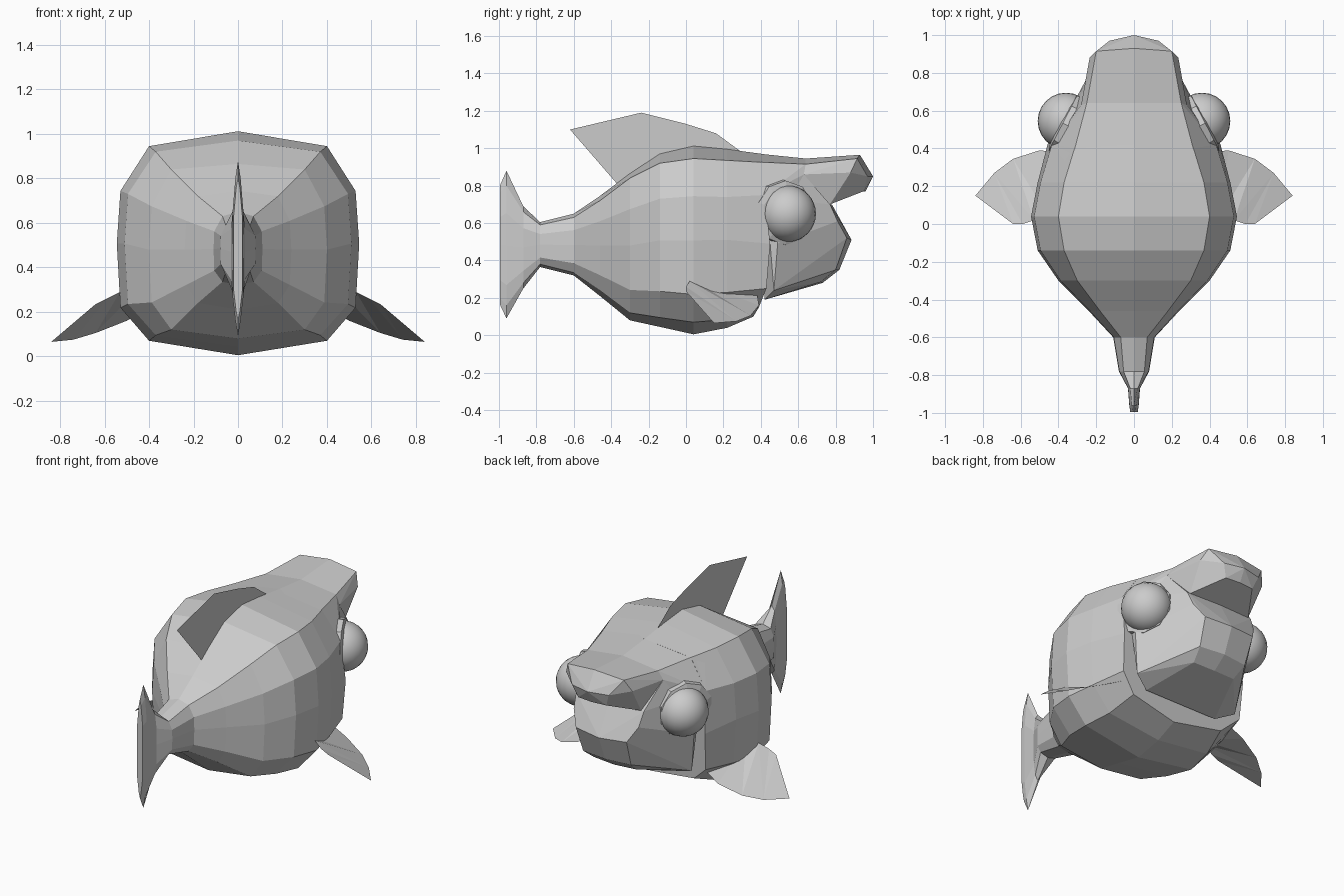
import bpy, bmesh, math
from mathutils import Vector

if "Cube" in bpy.data.objects:
    bpy.data.objects.remove(bpy.data.objects["Cube"])

grey = bpy.data.materials.new("fish_grey")
grey.diffuse_color = (0.6, 0.6, 0.6, 1)
grey.use_nodes = True
grey.node_tree.nodes["Principled BSDF"].inputs["Base Color"].default_value = grey.diffuse_color


def finish(name, bm):
    bmesh.ops.recalc_face_normals(bm, faces=bm.faces)
    me = bpy.data.meshes.new(name)
    bm.to_mesh(me)
    bm.free()
    me.materials.append(grey)
    ob = bpy.data.objects.new(name, me)
    bpy.context.collection.objects.link(ob)
    return ob


def loft(name, rings):
    """Skin closed rings of equal length and cap both ends."""
    bm = bmesh.new()
    rows = [[bm.verts.new(p) for p in r] for r in rings]
    n = len(rows[0])
    for a, b in zip(rows, rows[1:]):
        for i in range(n):
            j = (i + 1) % n
            bm.faces.new((a[i], a[j], b[j], b[i]))
    bm.faces.new(rows[0])
    bm.faces.new(rows[-1])
    return finish(name, bm)


def mirror_ring(half):
    return half + [(-x, y, z) for x, y, z in half[-2:0:-1]]


def hull(name, half):
    """Convex solid from points mirrored across x."""
    bm = bmesh.new()
    for x, y, z in half:
        bm.verts.new((x, y, z))
        if x:
            bm.verts.new((-x, y, z))
    res = bmesh.ops.convex_hull(bm, input=bm.verts)
    loose = [v for v in bm.verts if not v.link_faces]
    bmesh.ops.delete(bm, geom=loose, context='VERTS')
    bmesh.ops.dissolve_limit(bm, angle_limit=math.radians(4),
                             verts=bm.verts, edges=bm.edges)
    return finish(name, bm)


def plate(name, pts):
    bm = bmesh.new()
    face = bm.faces.new([bm.verts.new(p) for p in pts])
    bmesh.ops.triangulate(bm, faces=[face])
    return finish(name, bm)


def section(y, wt, ws, zt, ztc, zb, zbc):
    """Twelve-sided ring: top, top corner, three side points, bottom corner, bottom."""
    m, h = (ztc + zbc) / 2, (ztc - zbc) / 2
    return mirror_ring([(0, y, zt), (wt, y, ztc), (ws * .97, y, m + h * .54),
                        (ws, y, m), (ws * .97, y, m - h * .66),
                        (wt, y, zbc), (0, y, zb)])


# Body and tail: y, top width, side width, top, top corner, bottom, bottom corner
rings = [section(*s) for s in [
    (-.995, .008, .02, .80, .76, .165, .20),
    (-.96, .012, .025, .88, .80, .09, .16),
    (-.87, .02, .032, .69, .66, .25, .28),
    (-.78, .055, .08, .605, .59, .365, .38),
    (-.60, .07, .11, .65, .63, .32, .335),
    (-.46, .18, .24, .745, .72, .21, .24),
    (-.30, .30, .40, .865, .84, .08, .12),
    (-.14, .37, .51, .97, .92, .045, .095),
    (.04, .40, .545, 1.012, .945, .005, .07),
    (.22, .37, .51, .995, .935, .04, .085)]]
# Gill edge closing the body
rings.append(mirror_ring([(0, .42, .968), (.315, .40, .925), (.435, .42, .75),
                          (.45, .45, .49), (.44, .43, .25), (.33, .39, .15),
                          (0, .36, .10)]))
loft("body", rings)

# Head blocks
hull("forehead", [(0, .30, .98), (.34, .30, .93), (.315, .40, .925), (.435, .42, .75),
                  (0, .64, .945), (.25, .64, .915), (.28, .63, .86), (.25, .70, .72)])
hull("snout", [(0, .64, .945), (.25, .64, .915), (.28, .63, .86), (0, .93, .965),
               (.20, .915, .945), (.235, .88, .87), (0, 1.0, .85), (.13, .97, .85),
               (0, .96, .77), (.10, .95, .77), (.22, .77, .70)])
hull("jaw", [(.28, .63, .86), (.24, .77, .70), (0, .78, .70), (.23, .81, .61),
             (0, .83, .61), (.18, .86, .52), (0, .885, .51), (.17, .80, .35),
             (0, .82, .35), (.15, .72, .285), (0, .73, .28), (0, .42, .185),
             (.26, .42, .19), (.37, .47, .24), (.40, .49, .49), (.41, .43, .74)])

# Eyes: smooth ball in a faceted socket tilted forward
axis = Vector((.89, .46, 0))
for side, label in ((1, "right"), (-1, "left")):
    d = Vector((axis.x * side, axis.y, 0)).normalized()
    u, v = Vector((-d.y, d.x, 0)), Vector((0, 0, 1))
    c = Vector((.35 * side, .52, .655))
    loft(label + "_eye_socket", [
        [c + d * off + (u * math.cos(a) + v * math.sin(a)) * r
         for a in (math.tau * (i + .5) / 10 for i in range(10))]
        for off, r in ((-.12, .15), (-.02, .178), (.03, .172), (.04, .14))])
    bpy.ops.mesh.primitive_uv_sphere_add(segments=24, ring_count=16, radius=.15,
                                         location=(.36 * side, .545, .65))
    eye = bpy.context.object
    eye.name = label + "_eye"
    eye.data.materials.append(grey)
    bpy.ops.object.shade_smooth()

    # Side fins
    plate(label + "_side_fin", [(x * side, y, z) for x, y, z in [
        (.40, .38, .22), (.50, .39, .16), (.64, .345, .105), (.74, .27, .075),
        (.84, .15, .065), (.64, 0, .235), (.59, 0, .26), (.53, .02, .29),
        (.46, .05, .29)]])

# Back fin
plate("back_fin", [(0, y, z) for y, z in [
    (-.62, 1.10), (-.24, 1.19), (0, 1.13), (.16, 1.08), (.29, .985),
    (.22, .93), (-.14, .90), (-.36, .80), (-.47, 1.035)]])
